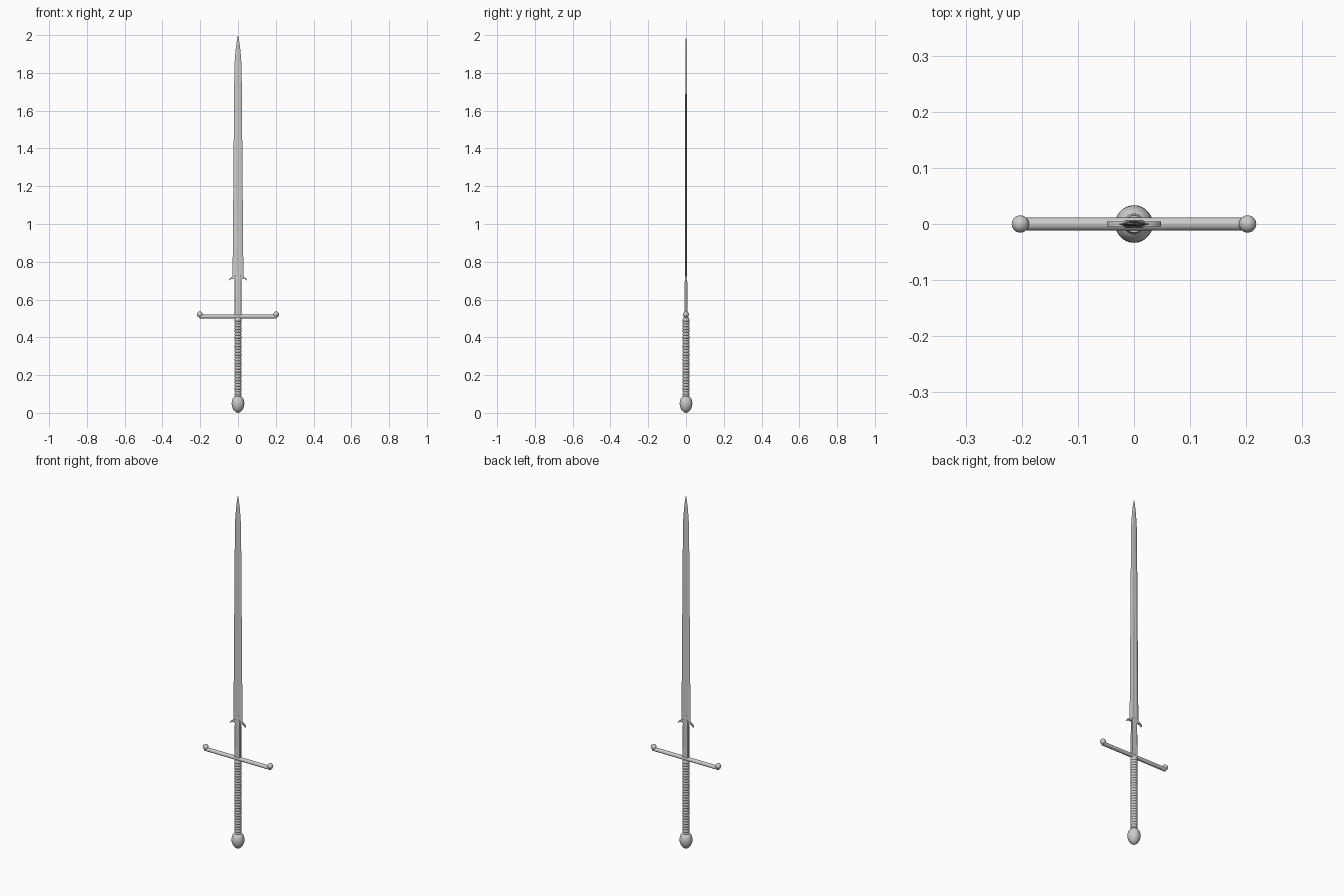
import bpy, bmesh, math

if "Cube" in bpy.data.objects:
    bpy.data.objects.remove(bpy.data.objects["Cube"])


def finish(name, bm, angle=35):
    bmesh.ops.recalc_face_normals(bm, faces=bm.faces)
    me = bpy.data.meshes.new(name)
    bm.to_mesh(me)
    bm.free()
    ob = bpy.data.objects.new(name, me)
    bpy.context.collection.objects.link(ob)
    bpy.ops.object.select_all(action='DESELECT')
    ob.select_set(True)
    bpy.context.view_layer.objects.active = ob
    bpy.ops.object.shade_smooth_by_angle(angle=math.radians(angle))
    return ob


def loft(name, rings, angle=35):
    """Bridge equal-length closed rings and cap both ends."""
    bm = bmesh.new()
    loops = [[bm.verts.new(p) for p in r] for r in rings]
    n = len(loops[0])
    for a, b in zip(loops, loops[1:]):
        for i in range(n):
            bm.faces.new((a[i], a[(i + 1) % n], b[(i + 1) % n], b[i]))
    bm.faces.new(loops[0])
    bm.faces.new(loops[-1])
    return finish(name, bm, angle)


def lathe(name, profile, sides=24, angle=60):
    turn = [2 * math.pi * i / sides for i in range(sides)]
    return loft(name, [[(r * math.cos(a), r * math.sin(a), z) for a in turn]
                       for r, z in profile], angle)


# Blade: bevelled section with a shallow fuller that ends part way up
def blade_ring(z, w, t, groove):
    half = [(w, 0), (w * .45, t), (w * .3, t), (0, t - groove),
            (-w * .3, t), (-w * .45, t)]
    return [(x, y, z) for x, y in half] + [(-x, -y, z) for x, y in half]


stations = [(.715, .029, .0055, .002), (.9, .027, .0052, .002), (1.2, .0245, .0048, .002),
            (1.59, .0213, .0043, .0018), (1.62, .021, .0042, 0), (1.83, .0192, .0035, 0),
            (1.89, .0155, .003, 0), (1.94, .0105, .0025, 0), (1.975, .0055, .0018, 0),
            (2.0, .0004, .0003, 0)]
loft("blade", [blade_ring(*s) for s in stations], 20)


# Ricasso: narrow flat neck running into the blade
def neck_ring(z, w, t):
    c = t * .4
    pts = [(w, -t + c), (w, t - c), (w - c, t), (-w + c, t),
           (-w, t - c), (-w, -t + c), (-w + c, -t), (w - c, -t)]
    return [(x, y, z) for x, y in pts]


loft("ricasso", [neck_ring(.505, .0185, .0075), neck_ring(.72, .0175, .0065),
                 neck_ring(.755, .008, .005)], 20)

# Parrying lugs: small hooks either side of the blade base
for side, label in ((-1, "left"), (1, "right")):
    path = [(.015, .716, .009), (.028, .717, .007), (.037, .713, .005),
            (.044, .707, .004), (.048, .701, .0025)]
    loft("parrying_lug_" + label,
         [[(side * x, -.0045, z - h), (side * x, .0045, z - h),
           (side * x, .0045, z + h), (side * x, -.0045, z + h)] for x, z, h in path], 30)

# Crossguard bar with a ball on each end
turn = [2 * math.pi * i / 16 for i in range(16)]
loft("crossguard", [[(x, .0115 * math.cos(a), .51 + .0105 * math.sin(a)) for a in turn]
                    for x in (-.205, 0, .205)])
for side, label in ((-1, "left"), (1, "right")):
    bm = bmesh.new()
    bmesh.ops.create_uvsphere(bm, u_segments=24, v_segments=14, radius=.0155)
    bmesh.ops.translate(bm, verts=bm.verts, vec=(side * .2025, 0, .521))
    finish("guard_ball_" + label, bm)

# Grip: wrapped with evenly spaced cord rings
wraps, z0, z1 = 28, .08, .5
step = (z1 - z0) / wraps
profile = []
for i in range(wraps):
    for f, r in ((0, .0155), (.2, .0178), (.5, .0187), (.8, .0178)):
        profile.append((r, z0 + (i + f) * step))
lathe("grip", profile + [(.0155, z1), (.0155, .506)])

# Pommel: egg shape, fuller towards the top
egg = [(.0005, 0)]
for i in range(1, 16):
    a = math.pi * i / 16
    egg.append((.0335 * math.sin(a), .046 - .046 * math.cos(a) + .004 * math.sin(a)))
lathe("pommel", egg + [(.0005, .092)], 28)
